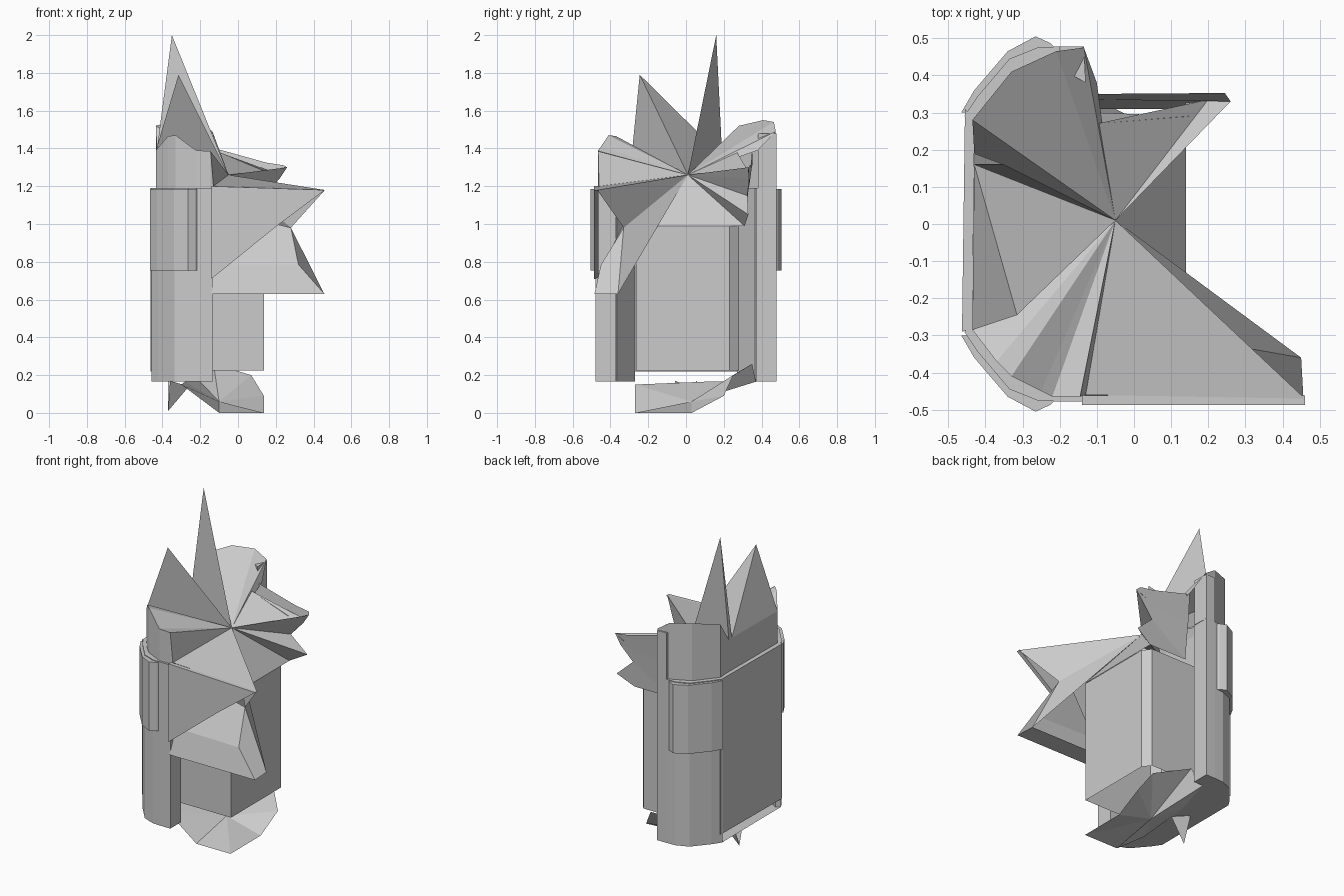
import bpy, bmesh

grey = bpy.data.materials.new("plain_grey")
grey.diffuse_color = (0.6, 0.6, 0.6, 1)


def add_mesh(name, verts, faces):
    me = bpy.data.meshes.new(name)
    me.from_pydata(verts, [], faces)
    me.materials.append(grey)
    ob = bpy.data.objects.new(name, me)
    bpy.context.collection.objects.link(ob)
    return ob


def prism(name, profile, z0, z1):
    n = len(profile)
    verts = [(x, y, z0) for x, y in profile] + [(x, y, z1) for x, y in profile]
    faces = [tuple(range(n))[::-1], tuple(range(n, 2 * n))]
    faces += [(i, (i + 1) % n, (i + 1) % n + n, i + n) for i in range(n)]
    ob = add_mesh(name, verts, faces)
    bm = bmesh.new()
    bm.from_mesh(ob.data)
    bmesh.ops.recalc_face_normals(bm, faces=bm.faces)
    bm.to_mesh(ob.data)
    bm.free()
    return ob


def fan(name, centre, rim):
    return add_mesh(name, [centre] + rim, [(0, i, i + 1) for i in range(1, len(rim))])


def skirt(name, rim, z):
    # vertical sheet from a level line up to an uneven rim
    n = len(rim)
    verts = [(x, y, z) for x, y, _ in rim] + rim
    return add_mesh(name, verts, [(i, i + 1, i + 1 + n, i + n) for i in range(n - 1)])


# front and back wrap-around walls, with a pouch on each corner
wall = [(-.457, .29), (-.42, .345), (-.335, .445), (-.26, .475), (-.2, .478), (-.135, .478),
        (-.135, .37), (-.2, .37), (-.3, .36), (-.43, .27)]
pouch = [(-.465, .3), (-.43, .36), (-.34, .465), (-.265, .505), (-.225, .487),
         (-.2, .46), (-.33, .42), (-.44, .3)]
for side, s in (("back", 1), ("front", -1)):
    prism(side + "_wall", [(x, s * y) for x, y in wall], .165, 1.19)
    prism(side + "_corner_pouch", [(x, s * y) for x, y in pouch], .755, 1.185)
prism("left_wall", [(-.463, -.29), (-.455, .31), (-.43, .28), (-.435, -.28)], .22, 1.19)

# inner box with one clipped corner, open at the left and top
box = [(-.35, -.265), (.137, -.265), (.137, .23), (.10, .28), (-.35, .28)]
skirt("inner_box", [(x, y, .99) for x, y in box], .225)

# torn top: rims joined to one centre point
apex = (-.05, .01, 1.26)
peak_a, peak_b = (-.315, -.245, 1.79), (-.35, .16, 2.0)
corner, notch_a, notch_b = (-.435, -.285, 1.39), (-.43, .16, 1.39), (-.43, .19, 1.39)
front_rim = [(-.13, -.46, 1.20), (-.145, -.465, 1.385), (-.22, -.465, 1.39), (-.25, -.45, 1.41),
             (-.33, -.41, 1.47), (-.37, -.37, 1.465), corner]
back_rim = [notch_b, (-.435, .28, 1.52), (-.33, .41, 1.55), (-.21, .465, 1.54), (-.135, .475, 1.49)]
upper_tip = (.46, -.47, 1.18)
lower_tip = (.45, -.36, .63)
fan("torn_top", apex, [lower_tip, (.28, -.33, .98), upper_tip] + front_rim
    + [peak_a, notch_a, peak_b] + back_rim
    + [(-.10, .38, 1.39), (-.10, .27, 1.38), (.20, .335, 1.27), (.26, .33, 1.30)])
skirt("upper_front_wall", front_rim, 1.18)
skirt("upper_left_wall", [corner, notch_a, notch_b], 1.18)
skirt("upper_back_wall", back_rim, 1.18)
add_mesh("left_peaks", [corner, peak_a, notch_a, peak_b, notch_b], [(0, 1, 2), (2, 3, 4)])
prism("upper_back_end", [(-.2, .478), (-.135, .478), (-.13, .38), (-.2, .42)], 1.19, 1.48)

# sloping roof of the inner box
fan("box_roof", apex, [(-.14, -.265, .99), (.14, -.265, .99), (.14, .23, .99), (.14, .31, .99),
                       (.25, .33, 1.05), (.14, .325, 1.15), (.22, .335, 1.24), (.26, .33, 1.30)])

# front triangular flap with a thin edge
flap = [(-.14, 1.20), (.46, 1.18), (.20, .985), (-.14, .71)]
add_mesh("front_flap", [(x, y, z) for y in (-.487, -.462) for x, z in flap],
         [(3, 2, 1, 0), (4, 5, 6, 7)] + [(i, (i + 1) % 4, (i + 1) % 4 + 4, i + 4) for i in range(4)])

# lower front strap with the sheet rising behind it
add_mesh("lower_front_strap",
         [(-.14, -.485, .63), (.457, -.485, .63), lower_tip, (-.14, -.36, .63),
          (-.07, -.44, .785), (.32, -.45, .785), (.28, -.33, .98), (.20, -.33, 1.0), (-.14, -.45, .71)],
         [(3, 2, 1, 0), (0, 1, 5, 4, 8), (1, 2, 6, 5), (4, 5, 6, 7)])

# ragged fins at the back right
add_mesh("back_upper_fin", [(-.12, .35, 1.40), (.15, .352, 1.325), (.245, .352, 1.31), (.26, .33, 1.30),
                            (.22, .335, 1.24), (-.12, .335, 1.20)], [(0, 1, 2, 3, 4, 5)])
add_mesh("back_middle_fin", [(-.10, .27, 1.38), (.15, .29, 1.28), (-.10, .30, 1.15)], [(0, 1, 2)])
add_mesh("back_lower_fin", [(-.12, .335, 1.22), (.22, .335, 1.24), (.14, .325, 1.15), (.25, .33, 1.05),
                            (.14, .31, .99), (-.12, .31, .99)], [(0, 1, 2, 5), (2, 3, 4, 5)])

# drooping bottom sheet, flat bottom plate and a small spike
fan("bottom_sheet", (-.10, .03, .06),
    [(-.10, -.27, 0), (.137, -.27, 0), (.137, .03, 0), (.137, .20, .09), (.07, .25, .20),
     (-.13, .35, .26), (-.20, .37, .165), (-.28, .10, .165), (-.30, -.27, .15), (-.10, -.27, 0)])
add_mesh("bottom_plate", [(-.455, -.29, .165), (-.30, -.36, .165), (-.28, .10, .165),
                          (-.20, .37, .165), (-.30, .37, .165), (-.455, .29, .165)],
         [(0, 1, 2, 3, 4, 5)])
add_mesh("bottom_spike", [(-.37, 0, .01), (-.37, .06, .17), (-.26, .02, .14), (-.36, -.06, .17)],
         [(0, 1, 2), (0, 2, 3)])
